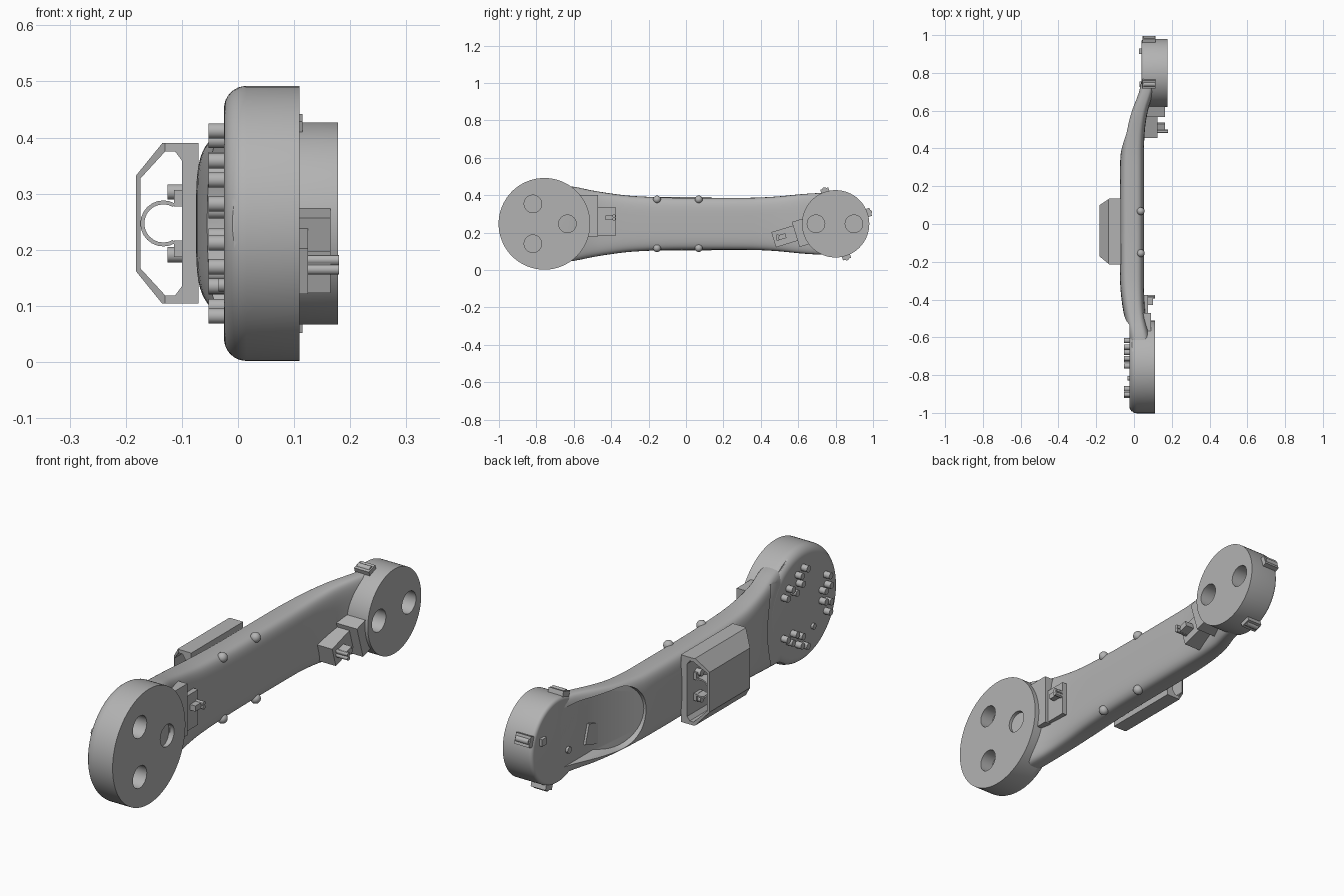
import bpy, bmesh
from math import cos, sin, pi, radians, copysign
from mathutils import Vector

if "Cube" in bpy.data.objects:
    bpy.data.objects.remove(bpy.data.objects["Cube"], do_unlink=True)

grey = bpy.data.materials.new("mid grey")
grey.use_nodes = True
grey.diffuse_color = (0.45, 0.45, 0.45, 1)
grey.node_tree.nodes["Principled BSDF"].inputs["Base Color"].default_value = (0.45, 0.45, 0.45, 1)

ZC = 0.247                      # height of the arm's long axis
BIG, SMALL = -0.757, 0.80       # joint centres along y


def finish(name, bm):
    bmesh.ops.recalc_face_normals(bm, faces=bm.faces)
    me = bpy.data.meshes.new(name)
    bm.to_mesh(me)
    bm.free()
    me.materials.append(grey)
    ob = bpy.data.objects.new(name, me)
    bpy.context.collection.objects.link(ob)
    return ob


def loft(name, rings):
    """Skin equal-length rings of points and cap both ends."""
    bm = bmesh.new()
    rows = [[bm.verts.new(p) for p in ring] for ring in rings]
    n = len(rows[0])
    for a, b in zip(rows, rows[1:]):
        for i in range(n):
            j = (i + 1) % n
            bm.faces.new((a[i], a[j], b[j], b[i]))
    bm.faces.new(rows[0])
    bm.faces.new(rows[-1])
    return finish(name, bm)


def circle(cy, cz, r, n=24):
    return [(cy + r * cos(2 * pi * i / n), cz + r * sin(2 * pi * i / n)) for i in range(n)]


def plate(name, pts, x0, x1):
    """Extrude a y-z outline along x."""
    return loft(name, [[(x, y, z) for y, z in pts] for x in (x0, x1)])


def rail(name, pts, y0, y1):
    """Extrude an x-z outline along y."""
    return loft(name, [[(x, y, z) for x, z in pts] for y in (y0, y1)])


def disc(name, cy, profile, n=96):
    return loft(name, [[(x, y, z) for y, z in circle(cy, ZC, r, n)] for x, r in profile])


def box(name, cy, cz, wy, wz, x0, x1, ang=0):
    c, s = cos(radians(ang)), sin(radians(ang))
    corners = [(-wy, -wz), (wy, -wz), (wy, wz), (-wy, wz)]
    return plate(name, [(cy + (a * c - b * s) / 2, cz + (a * s + b * c) / 2) for a, b in corners], x0, x1)


def select(ob):
    bpy.ops.object.select_all(action='DESELECT')
    ob.select_set(True)
    bpy.context.view_layer.objects.active = ob


def boolean(ob, cutter, op='DIFFERENCE'):
    select(ob)
    m = ob.modifiers.new("cut", 'BOOLEAN')
    m.operation, m.solver, m.object = op, 'EXACT', cutter
    bpy.ops.object.modifier_apply(modifier=m.name)
    bpy.data.objects.remove(cutter, do_unlink=True)


def smooth(ob, angle=30):
    select(ob)
    bpy.ops.object.shade_smooth_by_angle(angle=radians(angle))


def polar(cy, r, deg):
    return cy + r * cos(radians(deg)), ZC + r * sin(radians(deg))


# Arm: rounded sections along y (y, back x, front x, half height)
sections = [(-.70, -.02, .10, .205), (-.60, -.03, .088, .198), (-.50, -.05, .064, .178),
            (-.40, -.066, .055, .162), (-.30, -.074, .053, .150), (-.15, -.075, .053, .142),
            (.0, -.075, .053, .139), (.30, -.074, .053, .139), (.40, -.067, .053, .141),
            (.50, -.05, .058, .147), (.60, -.018, .074, .157), (.70, .022, .105, .164),
            (.80, .042, .13, .165)]


def arm_ring(y, x0, x1, h, n=48):
    ring = []
    for i in range(n):
        c, s = cos(2 * pi * i / n), sin(2 * pi * i / n)
        fx, fz = (copysign(abs(v) ** 0.5, v) for v in (c, s))
        ring.append(((x0 + x1) / 2 + fx * (x1 - x0) / 2, y, ZC + fz * h))
    return ring


def spline(a, b, c, d, t):
    return [q + .5 * t * (r - p + t * (2 * p - 5 * q + 4 * r - s + t * (3 * (q - r) + s - p)))
            for p, q, r, s in zip(a, b, c, d)]


padded = [sections[0]] + sections + [sections[-1]]
rings = [arm_ring(*spline(*padded[i:i + 4], k / 3)) for i in range(len(sections) - 1) for k in range(3)]
rings.append(arm_ring(*sections[-1]))
arm = loft("arm_body", rings)

# Flat seat around the large joint
boolean(arm, plate("seat_cutter", circle(BIG, ZC, .285, 96), -.3, -.024))

# Ramped round-ended pocket beside the small joint
bm = bmesh.new()
for y, z in circle(.505, ZC, .135, 40):
    if y <= .57:
        bm.verts.new((-.2, y, z))
        bm.verts.new((.04 - .5 * max(0, .57 - y), y, z))
for y in (.57, .99):
    for z in (ZC - .125, ZC + .125):
        for x in (-.2, .04):
            bm.verts.new((x, y, z))
bmesh.ops.convex_hull(bm, input=bm.verts)
boolean(arm, finish("pocket_cutter", bm))
smooth(arm)

# Large joint: rounded back edge, three blind holes, three edge flats
fillet = [(.015 - .04 * cos(a), .205 + .04 * sin(a)) for a in [i * pi / 16 for i in range(9)]]
big = disc("large_joint", BIG, fillet + [(.11, .245)])
for deg in (0, 120, 240):
    boolean(big, plate("hole_cutter", circle(*polar(BIG, .123, deg), .047, 32), .05, .2))
for deg in (60, 180, 300):
    boolean(big, box("flat_cutter", *polar(BIG, .286, deg), .1, .16, -.1, -.006, deg))
smooth(big)

# Small joint: two blind holes
edge = [(.055 - .015 * cos(a), .165 + .015 * sin(a)) for a in [i * pi / 8 for i in range(5)]]
small = disc("small_joint", SMALL, edge + [(.178, .18)])
for y in (.695, .898):
    boolean(small, plate("hole_cutter", circle(y, ZC, .047, 32), .11, .3))
smooth(small)

# Bolt clusters on the back of the large joint
for base in (60, 180, 300):
    for r, off in ((.165, -28), (.165, 28), (.155, -13), (.155, 13), (.118, -11), (.118, 11)):
        smooth(plate("joint_bolt", circle(*polar(BIG, r, base + off), .014, 14), -.053, -.015))
smooth(plate("large_joint_screw", circle(BIG - .06, ZC - .11, .012, 14), -.035, -.015))
smooth(plate("small_joint_screw", circle(SMALL - .06, ZC - .06, .014, 14), .03, .05))

# Clips on the rim of the small joint
for deg in (108, 19, -72):
    box("rim_clip", *polar(SMALL, .184, deg), .028, .045, .045, .115, deg)
    smooth(plate("rim_clip_roll", circle(*polar(SMALL, .192, deg), .013, 14), .05, .11))
box("back_clip", .915, .29, .03, .03, .027, .05)

# Buttons along the arm edges
for y in (-.155, .068):
    for side in (-1, 1):
        bm = bmesh.new()
        bmesh.ops.create_uvsphere(bm, u_segments=16, v_segments=10, radius=.021)
        bmesh.ops.translate(bm, verts=bm.verts, vec=Vector((.035, y, ZC + side * .13)))
        smooth(finish("edge_button", bm))

# Hollow cable bracket on the back, with chamfered ends
half = [(-.07, .143), (-.135, .143), (-.182, .085)]
inner = [(-.174, .080), (-.130, .128), (-.112, .128), (-.10, .112)]
outline = [(x, ZC + z) for x, z in half] + [(x, ZC - z) for x, z in reversed(half)]
hollow = [(x, ZC + z) for x, z in inner] + [(x, ZC - z) for x, z in reversed(inner)]
bracket = rail("cable_bracket", outline, -.215, .135)
boolean(bracket, rail("bore_cutter", hollow, -.4, .4))
plan = [(0, -.215), (-.13, -.215), (-.19, -.165), (-.19, .095), (-.13, .135), (0, .135)]
boolean(bracket, loft("plan_cutter", [[(x, y, z) for x, y in plan] for z in (0, .6)]), 'INTERSECT')

# Cable clamps and their screws inside the bracket
arc = [radians(60 + 15 * i) for i in range(17)]
strip = [(-.133 + r * cos(a), ZC + r * sin(a)) for r, way in ((.041, 1), (.034, -1)) for a in arc[::way]]
for y in (-.15, .07):
    smooth(rail("cable_clamp", strip, y - .022, y + .022))
    for side in (-1, 1):
        box("clamp_foot", y, ZC + side * .045, .044, .03, -.114, -.09)
        smooth(plate("clamp_screw", circle(y, ZC + side * .056, .014, 14), -.126, -.09))

# Cable connector by the large joint
box("large_connector_base", -.53, .29, .12, .22, .02, .09)
box("large_connector_cover", -.435, .26, .12, .15, .03, .075)
for z in (.272, .288):
    smooth(plate("large_connector_pin", circle(-.385, z, .009, 12), .06, .11))
box("large_connector_plug", -.405, .28, .05, .024, .06, .10)

# Cable connector by the small joint
box("small_connector_cover", .545, .185, .16, .085, .03, .125, 17)
box("small_connector_base", .62, .20, .07, .14, .06, .165, 17)
for z in (.165, .182):
    smooth(plate("small_connector_pin", circle(.49, z, .009, 12), .11, .18))
box("small_connector_plug", .51, .177, .05, .026, .11, .165, 17)
